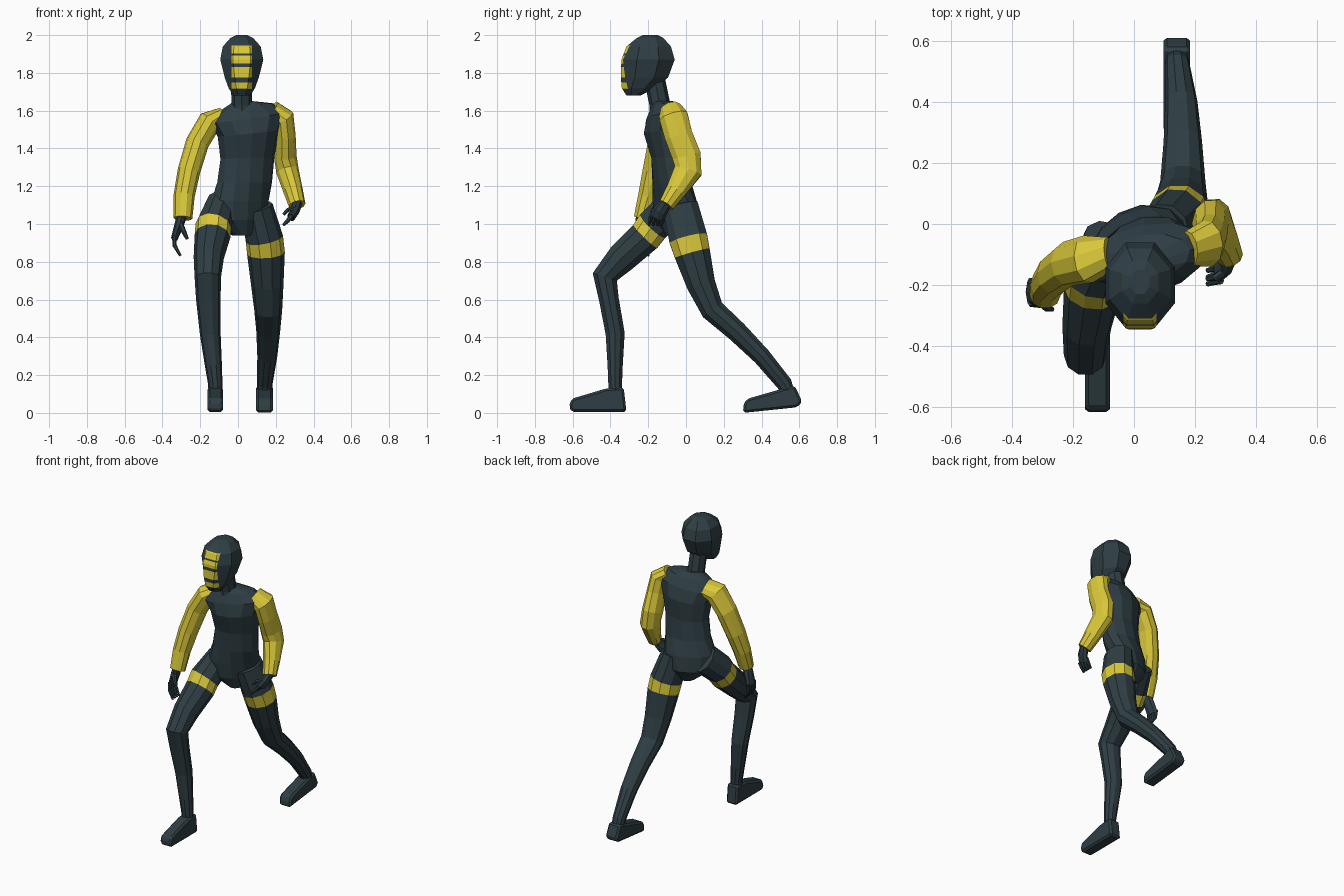
import bpy, bmesh, math
from mathutils import Vector


def material(name, rgb):
    m = bpy.data.materials.new(name)
    m.diffuse_color = (*rgb, 1)
    return m


DARK = material("dark slate", (0.028, 0.048, 0.057))
YELLOW = material("yellow", (0.70, 0.58, 0.042))


def finish(name, bm, mats):
    bmesh.ops.recalc_face_normals(bm, faces=bm.faces)
    me = bpy.data.meshes.new(name)
    bm.to_mesh(me)
    bm.free()
    for m in mats:
        me.materials.append(m)
    ob = bpy.data.objects.new(name, me)
    bpy.context.collection.objects.link(ob)
    return ob


def loft(frames, n, half=False, bands=()):
    """Skin elliptical rings given as (centre, u, v); listed segments get slot 1."""
    bm = bmesh.new()
    k, off = (1 / math.cos(math.pi / n), 0.5) if half else (1, 0)
    rings = []
    for c, u, v in frames:
        angs = [2 * math.pi * (i + off) / n for i in range(n)]
        rings.append([bm.verts.new(c + k * (u * math.cos(a) + v * math.sin(a))) for a in angs])
    for s, (a, b) in enumerate(zip(rings, rings[1:])):
        for i in range(n):
            j = (i + 1) % n
            f = bm.faces.new((a[i], a[j], b[j], b[i]))
            f.material_index = int(s in bands)
    bm.faces.new(rings[0])
    bm.faces.new(rings[-1])
    return bm


def along(path):
    """Ring frames square to a limb path of (x, y, z, width radius, depth radius)."""
    pts = [Vector(p[:3]) for p in path]
    out = []
    for i, p in enumerate(path):
        t = (pts[min(i + 1, len(pts) - 1)] - pts[max(i - 1, 0)]).normalized()
        u = Vector((1, 0, 0))
        u = (u - t * u.dot(t)).normalized()
        out.append((pts[i], u * p[3], t.cross(u) * p[4]))
    return out


def level(rows):
    """Level ring frames of (x, y, z, rx, ry, twist in degrees, sideways slope)."""
    out = []
    for x, y, z, rx, ry, deg, slope in rows:
        a = math.radians(deg)
        out.append((Vector((x, y, z)), rx * Vector((math.cos(a), math.sin(a), slope)),
                    ry * Vector((-math.sin(a), math.cos(a), 0))))
    return out


def limb(name, path, n=10, mats=(DARK,), bands=()):
    return finish(name, loft(along(path), n, bands=bands), mats)


# Torso: hips twisted one way, shoulders tilted
finish("torso", loft(level([
    (.02, -.05, .94, .05, .06, 25, 0),
    (.00, -.05, 1.02, .15, .10, 30, 0),
    (.01, -.06, 1.12, .165, .105, 25, 0),
    (.035, -.075, 1.22, .15, .10, 15, 0),
    (.05, -.085, 1.35, .145, .10, 10, .05),
    (.055, -.10, 1.48, .165, .125, 10, .1),
    (.05, -.105, 1.56, .205, .105, 10, .14),
    (.045, -.11, 1.62, .14, .075, 10, .14),
    (.03, -.12, 1.65, .05, .05, 0, 0)]), 12), [DARK])

# Neck
limb("neck", [(.025, -.125, 1.58, .075, .07), (.02, -.14, 1.64, .055, .055),
              (.018, -.165, 1.76, .055, .055)], 8)

# Head: octagonal helmet with yellow bars cut into the face
head = loft(level([(.02, (a + b) / 2, z, rx, (b - a) / 2, 0, 0) for z, a, b, rx in [
    (1.68, -.315, -.24, .045), (1.72, -.34, -.165, .07), (1.775, -.345, -.095, .09),
    (1.87, -.342, -.06, .114), (1.94, -.315, -.08, .10), (1.985, -.26, -.12, .06),
    (2.0, -.23, -.15, .03)]]), 8, half=True)
BARS = [(1.715, 1.75), (1.775, 1.83), (1.85, 1.893), (1.903, 1.945)]
cuts = [((0, 0, z), (0, 0, 1)) for bar in BARS for z in bar]
cuts += [((x, 0, 0), (1, 0, 0)) for x in (-.034, .074)]
for co, no in cuts:
    bmesh.ops.bisect_plane(head, geom=head.verts[:] + head.edges[:] + head.faces[:],
                           dist=1e-5, plane_co=co, plane_no=no)
for f in head.faces:
    c = f.calc_center_median()
    front = c.y < -.26 and abs(c.x - .02) < .054
    if front and any(lo < c.z < hi for lo, hi in BARS):
        f.material_index = 1
finish("head", head, [DARK, YELLOW])

# Legs, each with one yellow thigh band
limb("forward_leg", [
    (-.09, -.06, 1.10, .08, .10), (-.13, -.175, .99, .096, .095),
    (-.135, -.215, .935, .095, .092), (-.155, -.34, .82, .08, .084),
    (-.16, -.43, .72, .07, .07), (-.157, -.408, .60, .065, .055),
    (-.147, -.375, .42, .055, .053), (-.13, -.375, .25, .045, .042),
    (-.12, -.375, .15, .038, .038), (-.12, -.372, .07, .036, .036)],
    mats=(DARK, YELLOW), bands=(1,))
limb("rear_leg", [
    (.10, -.03, 1.09, .085, .10), (.14, .013, .92, .10, .107),
    (.148, .033, .845, .10, .10), (.155, .08, .68, .086, .08),
    (.16, .14, .545, .074, .066), (.16, .27, .43, .063, .058),
    (.155, .40, .30, .053, .05), (.142, .52, .155, .041, .044),
    (.14, .55, .08, .038, .036)],
    mats=(DARK, YELLOW), bands=(1,))


# Feet: side profiles extruded across, with chamfered edges
def foot(name, x, half_width, profile):
    bm = bmesh.new()
    sides = [[bm.verts.new((x + s * half_width, y, z)) for y, z in profile] for s in (-1, 1)]
    for side in sides:
        bm.faces.new(side)
    n = len(profile)
    for i in range(n):
        j = (i + 1) % n
        bm.faces.new((sides[0][i], sides[0][j], sides[1][j], sides[1][i]))
    bmesh.ops.recalc_face_normals(bm, faces=bm.faces)
    bmesh.ops.bevel(bm, geom=bm.edges[:], offset=.012, segments=1, affect='EDGES')
    finish(name, bm, [DARK])


foot("forward_foot", -.12, .041, [(-.315, .005), (-.33, .135), (-.42, .13), (-.605, .075),
                                  (-.62, .035), (-.605, .005)])
foot("rear_foot", .14, .044, [(.302, .0), (.305, .05), (.325, .075), (.50, .125),
                              (.575, .145), (.615, .06), (.59, .03)])

# Yellow sleeves
limb("forward_arm", [
    (-.08, -.10, 1.565, .05, .06), (-.15, -.115, 1.54, .065, .08),
    (-.215, -.13, 1.43, .062, .075), (-.26, -.165, 1.28, .06, .068),
    (-.285, -.20, 1.15, .056, .056), (-.292, -.235, 1.03, .05, .044)], mats=(YELLOW,))
limb("rear_arm", [
    (.18, -.08, 1.605, .05, .06), (.24, -.065, 1.565, .058, .08),
    (.25, -.04, 1.47, .055, .078), (.25, .003, 1.36, .06, .08),
    (.262, .01, 1.28, .06, .078), (.292, -.055, 1.175, .052, .056),
    (.313, -.105, 1.10, .045, .043)], mats=(YELLOW,))


# Hands: palm, four fingers spread along y, thumb
def hand(name, palm, finger, thumb, y0, step):
    limb(name + "_palm", palm, 8)
    for i in range(4):
        y = y0 + step * i
        limb(f"{name}_finger_{i + 1}", [(x, y + dy, z, r, r) for x, dy, z, r in finger], 6)
    limb(name + "_thumb", thumb, 6)


hand("forward_hand",
     [(-.295, -.235, 1.05, .028, .03), (-.315, -.228, .985, .024, .042), (-.338, -.222, .92, .018, .045)],
     [(-.338, 0, .935, .012), (-.335, -.005, .885, .011), (-.305, -.012, .832, .007)],
     [(-.305, -.255, 1.0, .016, .016), (-.285, -.275, .955, .013, .013), (-.268, -.28, .92, .008, .008)],
     -.257, .023)
hand("rear_hand",
     [(.315, -.10, 1.12, .028, .03), (.302, -.135, 1.07, .025, .038), (.28, -.152, 1.035, .022, .042)],
     [(.285, 0, 1.045, .013), (.262, -.005, 1.015, .011), (.24, -.012, .995, .008)],
     [(.295, -.16, 1.08, .015, .015), (.265, -.175, 1.075, .012, .012), (.24, -.18, 1.05, .008, .008)],
     -.185, .022)
